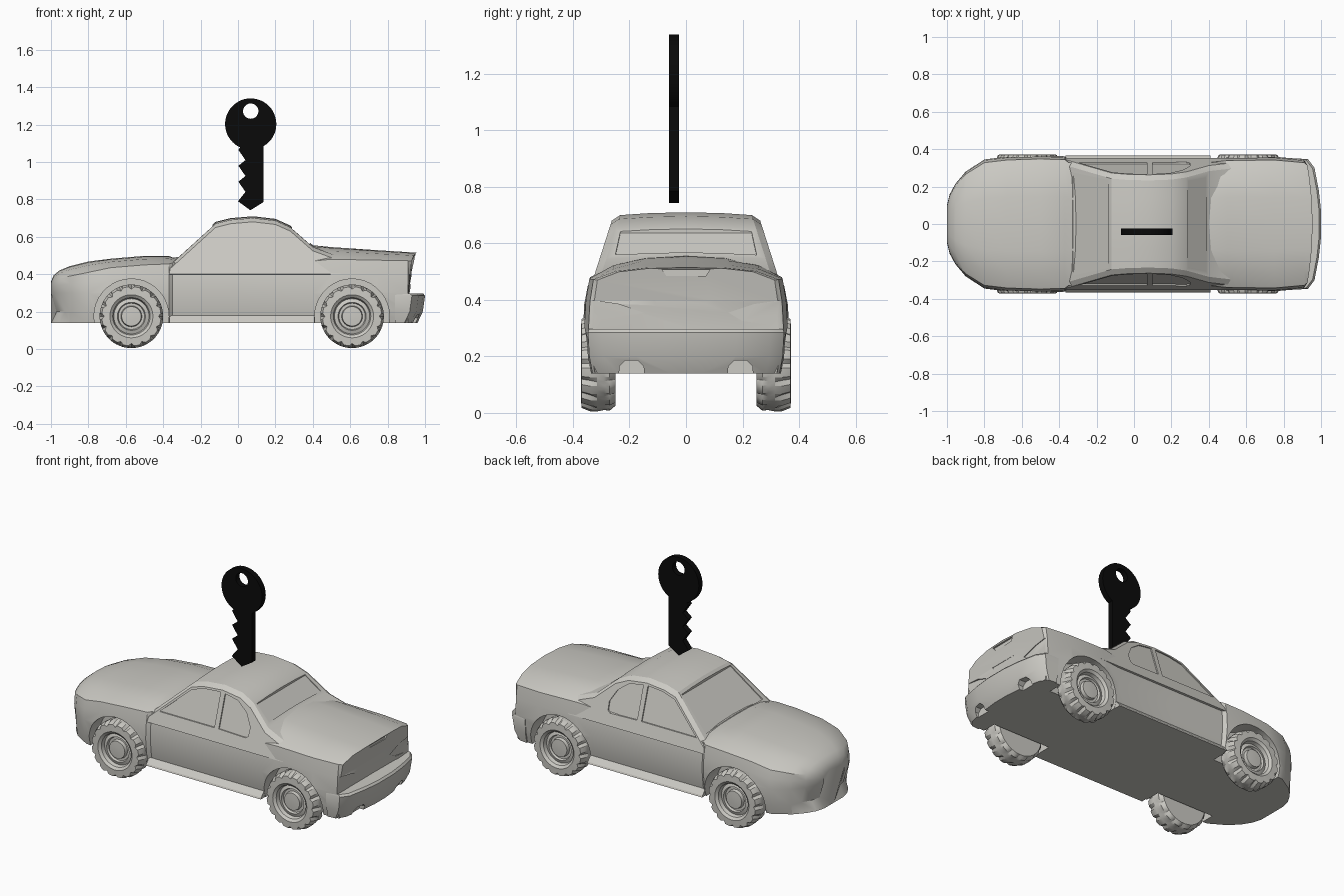
import bpy, bmesh, math
from mathutils import Vector

if "Cube" in bpy.data.objects:
    bpy.data.objects.remove(bpy.data.objects["Cube"])


def material(name, rgb):
    m = bpy.data.materials.new(name)
    m.diffuse_color = (*rgb, 1)
    m.use_nodes = True
    m.node_tree.nodes["Principled BSDF"].inputs["Base Color"].default_value = m.diffuse_color
    return m


GREY = material("warm_grey", (0.60, 0.59, 0.55))
BLACK = material("black", (0.003, 0.003, 0.003))


def finish(name, bm, mat=GREY):
    bmesh.ops.recalc_face_normals(bm, faces=bm.faces)
    me = bpy.data.meshes.new(name)
    bm.to_mesh(me)
    bm.free()
    ob = bpy.data.objects.new(name, me)
    bpy.context.collection.objects.link(ob)
    me.materials.append(mat)
    return ob


def loft(name, rings, mat=GREY):
    """Skin a closed solid through rings of equal point count."""
    bm = bmesh.new()
    vs = [[bm.verts.new(p) for p in r] for r in rings]
    n = len(vs[0])
    for a, b in zip(vs, vs[1:]):
        for i in range(n):
            j = (i + 1) % n
            bm.faces.new((a[i], a[j], b[j], b[i]))
    bm.faces.new(vs[0])
    bm.faces.new(vs[-1])
    return finish(name, bm, mat)


def prism(name, pts, axis, lo, hi, mat=GREY):
    """Extrude a 2D outline along an axis; lo and hi may be functions of the point."""
    def ring(end):
        out = []
        for a, b in pts:
            c = [a, b]
            c.insert(axis, end(a, b) if callable(end) else end)
            out.append(c)
        return out
    return loft(name, [ring(lo), ring(hi)], mat)


def activate(ob):
    bpy.ops.object.select_all(action='DESELECT')
    ob.select_set(True)
    bpy.context.view_layer.objects.active = ob


def cut(ob, cutters):
    for c in cutters:
        c.hide_render = True
        m = ob.modifiers.new("cut", 'BOOLEAN')
        m.operation, m.solver, m.object = 'DIFFERENCE', 'EXACT', c
        activate(ob)
        bpy.ops.object.modifier_apply(modifier=m.name)
        bpy.data.objects.remove(c, do_unlink=True)


def smooth(ob, deg=28):
    activate(ob)
    bpy.ops.object.shade_smooth_by_angle(angle=math.radians(deg))


def mirrored(half):
    """Close a half section whose first and last points lie on y = 0."""
    return half + [(-y, z) for y, z in reversed(half[1:-1])]


def circle(cx, cz, r, n):
    return [(cx + r * math.cos(2 * math.pi * i / n), cz + r * math.sin(2 * math.pi * i / n))
            for i in range(n)]


# Lower body: x, half width, shoulder height, top height
stations = [(-1.0, .10, .335, .36), (-.985, .16, .36, .395), (-.955, .215, .375, .42),
            (-.9, .28, .39, .443), (-.8, .345, .41, .468), (-.68, .36, .435, .483),
            (-.5, .366, .45, .498), (-.37, .362, .455, .498), (-.35, .346, .46, .49),
            (0, .346, .46, .50), (.40, .346, .47, .555), (.5, .357, .48, .545),
            (.75, .36, .475, .528), (.91, .345, .472, .518), (.955, .33, .47, .515)]
rings = []
for x, w, zs, zt in stations:
    half = [(0, .14), (.93 * w, .14), (.97 * w, .2), (w, .3), (.985 * w, .3 + .55 * (zs - .3)),
            (.95 * w, zs), (.72 * w, zs + .65 * (zt - zs)), (.4 * w, zt - .08 * (zt - zs)), (0, zt)]
    ring = []
    for y, z in mirrored(half):
        px = x
        if x < -.94 and abs(z - .2) < .01:      # groove above the chin lip
            px += .03
        if x > .95:                             # bowed, slanted tail
            px -= .03 * (y / .33) ** 2 + max(0, .45 - z) * .1
        ring.append((px, y, z))
    rings.append(ring)
body = loft("body", rings)

AXLES, HUB_Z = (-.57, .61), .175
cutters = []
for s in (1, -1):
    for ax in AXLES:
        cutters.append(prism("arch_cutter", circle(ax, HUB_Z, .2, 36), 1, .24 * s, .5 * s))
    lamp = [(.15 * s, .355), (.20 * s, .325), (.345 * s, .305), (.345 * s, .40), (.24 * s, .385)]
    cutters.append(prism("lamp_cutter", lamp, 0, .916, 1.2))
cutters.append(prism("plate_cutter", [(-.085, .33), (.085, .33), (.11, .40), (-.11, .40)], 0, .925, 1.2))
cutters.append(prism("handle_cutter", [(-.07, .485), (.07, .485), (.085, .507), (-.085, .507)], 0, .938, 1.2))
cut(body, cutters)
smooth(body)


# Cabin with recessed windows
def side_y(z):
    return .33 - (z - .47) * .32


rings = []
for x, zt in [(-.38, .444), (-.34, .48), (-.12, .68), (-.04, .70), (.08, .71), (.2, .696),
              (.28, .66), (.40, .555), (.55, .50)]:
    ze = zt - .03
    half = [(0, .36), (side_y(.40), .40), (side_y(ze), ze), (side_y(ze) - .03, zt - .01),
            (.13, zt - .003), (0, zt)]
    rings.append([(x, y, z) for y, z in mirrored(half)])
cabin = loft("cabin", rings)

front_win = [(-.30, .473), (-.115, .637), (-.03, .66), (.07, .667), (.07, .473)]
rear_win = [(.10, .665), (.19, .65), (.26, .60), (.30, .53), (.298, .48), (.28, .468), (.10, .473)]
cutters = []
for s in (1, -1):
    for win in (front_win, rear_win):
        cutters.append(prism("side_window_cutter", win, 1,
                             lambda x, z: s * (side_y(z) - .008), lambda x, z: s * .5))
for pts, line in (
        ([(-.325, -.275), (-.325, .275), (-.135, .235), (-.135, -.235)],
         lambda x, y: .48 + (x + .34) * .2 / .22 - .016),
        ([(.29, -.232), (.29, .232), (.385, .25), (.385, -.25)],
         lambda x, y: .66 - (x - .28) * .105 / .12 - .014)):
    cutters.append(prism("screen_cutter", pts, 2, line, .9))
cut(cabin, cutters)
smooth(cabin, 25)

# Rear bumper with exhaust notches
edge = [(.84, .352), (.93, .347), (.965, .30), (.988, .18), (1.0, .07)]
rings = []
for z, inset in [(.14, .04), (.2, .012), (.285, 0), (.297, .01)]:
    half = [(x - inset * (x > .9), y - .4 * inset, z) for x, y in edge]
    rings.append(half + [(x, -y, z) for x, y, z in reversed(half)])
bumper = loft("rear_bumper", rings)
cut(bumper, [prism("exhaust_cutter", [(s * .145, .1), (s * .15, .165), (s * .17, .185), (s * .215, .185),
                                      (s * .235, .165), (s * .24, .1)], 0, .925, 1.2) for s in (1, -1)])
smooth(bumper)

# Side skirts
for s, side in ((1, "left"), (-1, "right")):
    prism(side + "_skirt", [(.30 * s, .14), (.366 * s, .14), (.362 * s, .15), (.335 * s, .18)], 0, -.365, .41)

# Wheels: turned profile (radius, y) with notched tread shoulders
PROFILE = [(.165, .29), (.17, .315), (.17, .34), (.158, .37), (.115, .372), (.1, .36), (.094, .338),
           (.075, .345), (.07, .332), (.056, .332), (.052, .352), (.02, .354)]
PROFILE = [(.02, .25), (.15, .25), (.168, .27)] + PROFILE
NOTCHED = (2, 5, 6)
SEG = 64
for ax, end in zip(AXLES, ("front", "rear")):
    for s, side in ((1, "left"), (-1, "right")):
        rings = []
        for k, (r, y) in enumerate(PROFILE):
            ring = []
            for i in range(SEG):
                a = 2 * math.pi * i / SEG
                rr = r - (.013 if k in NOTCHED and i % 4 == 0 else 0)
                ring.append((ax + rr * math.cos(a), y * s, HUB_Z + rr * math.sin(a)))
            rings.append(ring)
        smooth(loft(f"{end}_{side}_wheel", rings), 30)

# Key above the roof: round bow with a hole, toothed blade
Y0, Y1 = -.06, -.025
bow = prism("key_bow", circle(.068, 1.203, .137, 48), 1, Y0, Y1, BLACK)
cut(bow, [prism("hole_cutter", circle(.068, 1.272, .041, 32), 1, -.2, .2, BLACK)])
smooth(bow)
blade = [(.135, 1.10), (.135, .785), (.066, .742), (0, .79)]
for z in (.81, .895, .98):
    blade += [(.04, z + .03), (.002, z + .085)]
blade += [(.03, 1.10)]
prism("key_blade", blade, 1, Y0, Y1, BLACK)
